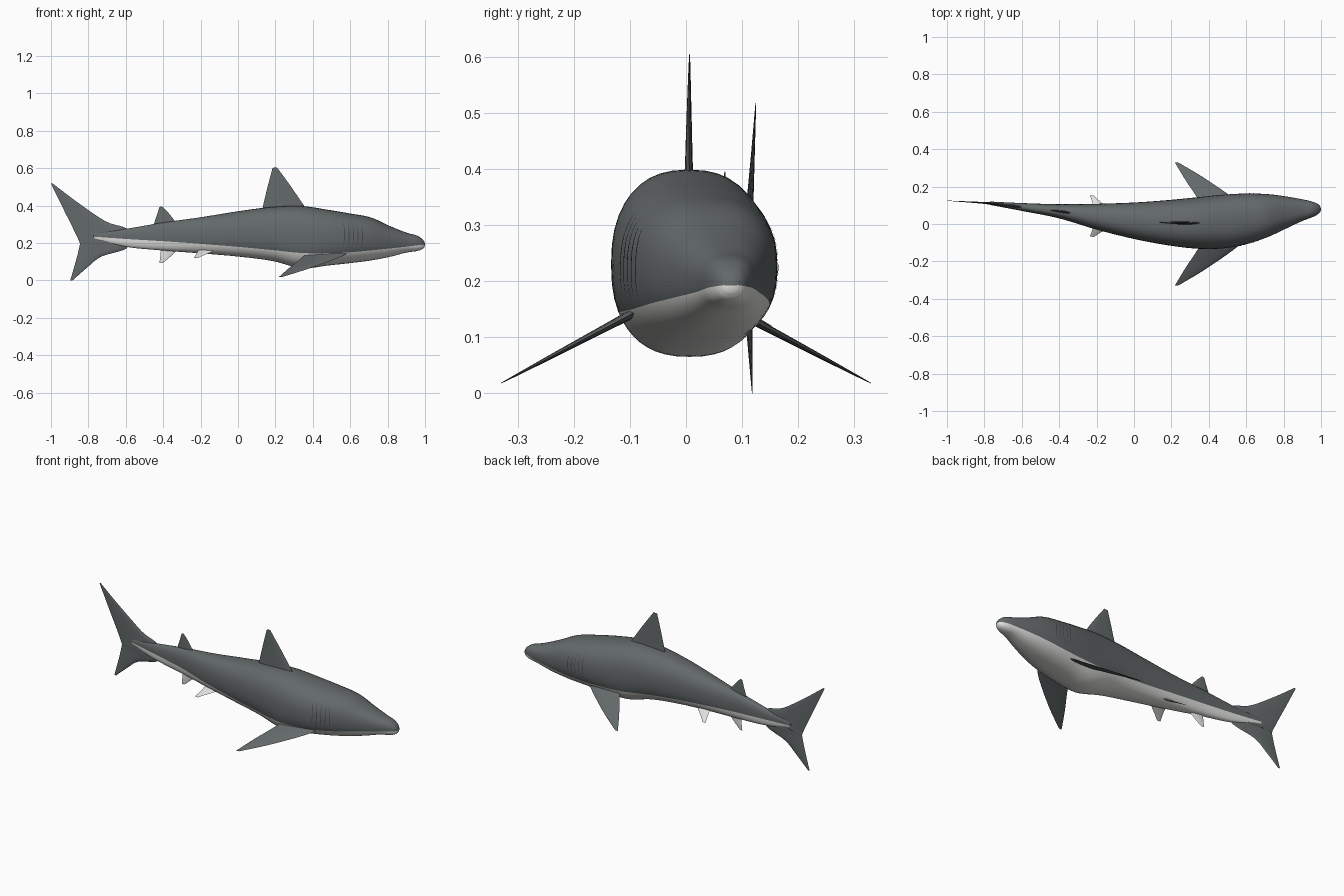
import bpy, math

if "Cube" in bpy.data.objects:
    bpy.data.objects.remove(bpy.data.objects["Cube"])


def material(name, rgb):
    m = bpy.data.materials.new(name)
    m.diffuse_color = (*rgb, 1)
    m.use_nodes = True
    m.node_tree.nodes["Principled BSDF"].inputs["Base Color"].default_value = m.diffuse_color
    return m


GREY = material("slate grey", (0.125, 0.14, 0.143))
WHITE = material("belly white", (0.75, 0.75, 0.73))
DARK = material("gill dark", (0.06, 0.068, 0.07))


def mesh_object(name, verts, faces, mats, angle=50):
    me = bpy.data.meshes.new(name)
    me.from_pydata(verts, [], faces)
    for m in mats:
        me.materials.append(m)
    ob = bpy.data.objects.new(name, me)
    bpy.context.collection.objects.link(ob)
    bpy.ops.object.select_all(action='DESELECT')
    ob.select_set(True)
    bpy.context.view_layer.objects.active = ob
    bpy.ops.object.mode_set(mode='EDIT')
    bpy.ops.mesh.select_all(action='SELECT')
    bpy.ops.mesh.normals_make_consistent(inside=False)
    bpy.ops.object.mode_set(mode='OBJECT')
    bpy.ops.object.shade_smooth_by_angle(angle=math.radians(angle))
    return ob


# body stations: x, top z, bottom z, left y, right y, colour line z
ST = [
    (-0.77, 0.253, 0.220, 0.120, 0.102, 0.234),
    (-0.60, 0.276, 0.180, 0.112, 0.070, 0.222),
    (-0.40, 0.310, 0.160, 0.106, 0.030, 0.210),
    (-0.20, 0.338, 0.145, 0.108, -0.030, 0.196),
    (0.00, 0.370, 0.128, 0.115, -0.080, 0.180),
    (0.18, 0.393, 0.105, 0.128, -0.114, 0.163),
    (0.34, 0.398, 0.066, 0.143, -0.132, 0.147),
    (0.48, 0.378, 0.080, 0.157, -0.130, 0.146),
    (0.60, 0.358, 0.093, 0.163, -0.108, 0.151),
    (0.71, 0.337, 0.107, 0.160, -0.072, 0.161),
    (0.81, 0.292, 0.126, 0.148, -0.026, 0.171),
    (0.90, 0.256, 0.149, 0.132, 0.016, 0.181),
    (0.955, 0.241, 0.157, 0.119, 0.037, 0.188),
    (0.985, 0.222, 0.167, 0.106, 0.053, 0.191),
    (0.997, 0.206, 0.179, 0.093, 0.066, 0.193),
]
POW = 0.83


def catmull(p0, p1, p2, p3, t):
    return tuple(0.5 * (2 * b + (c - a) * t + (2 * a - 5 * b + 4 * c - d) * t * t
                        + (3 * b - a - 3 * c + d) * t ** 3)
                 for a, b, c, d in zip(p0, p1, p2, p3))


def sampled(pts, steps):
    n = len(pts)
    out = []
    for i in range(n - 1):
        q = [pts[max(0, min(n - 1, i + k))] for k in (-1, 0, 1, 2)]
        out += [catmull(*q, s / steps) for s in range(steps)]
    return out + [tuple(pts[-1])]


RINGS = sampled(ST, 6)


def station(x):
    for a, b in zip(RINGS, RINGS[1:]):
        if a[0] <= x <= b[0]:
            t = (x - a[0]) / (b[0] - a[0])
            return tuple(p + (q - p) * t for p, q in zip(a, b))
    return RINGS[0] if x < 0 else RINGS[-1]


def spine(x):
    if x < -0.77:
        return 0.111 + (-0.77 - x) * 0.06
    s = station(x)
    return (s[3] + s[4]) / 2


def spow(v, p):
    return math.copysign(abs(v) ** p, v)


# body: every ring has two vertices exactly on the colour line
UP, LOW = 26, 18
N = UP + LOW
verts, faces = [], []
for x, top, bot, yl, yr, line in RINGS:
    cy, w, cz, h = (yl + yr) / 2, (yl - yr) / 2, (top + bot) / 2, (top - bot) / 2
    k = max(-0.9, min(0.9, (line - cz) / h))
    a0 = math.asin(spow(k, 1 / POW))
    angles = [a0 + (math.pi - 2 * a0) * i / UP for i in range(UP)]
    angles += [math.pi - a0 + (math.pi + 2 * a0) * i / LOW for i in range(LOW)]
    verts += [(x, cy + w * spow(math.cos(a), POW), cz + h * spow(math.sin(a), POW))
              for a in angles]
R = len(RINGS)
cols = []
for r in range(R - 1):
    for i in range(N):
        j = (i + 1) % N
        faces.append((r * N + i, r * N + j, (r + 1) * N + j, (r + 1) * N + i))
        cols.append(0 if i < UP else 1)
verts += [(-0.776, 0.112, 0.236), (1.0, 0.08, 0.192)]
for i in range(N):
    j = (i + 1) % N
    faces += [(j, i, R * N), ((R - 1) * N + i, (R - 1) * N + j, R * N + 1)]
    cols += [0 if i < UP else 1] * 2
body = mesh_object("body", verts, faces, [GREY, WHITE])
for p, c in zip(body.data.polygons, cols):
    p.material_index = c


# fins: lens-shaped sections between a leading and a trailing edge
def fin(name, lead, trail, half, place, mat):
    lead, trail = sampled(lead, 5), sampled(trail, 5)
    C, n = 10, len(lead)
    v, f = [], []
    for r, (a, b) in enumerate(zip(lead, trail)):
        taper = half * (1 - 0.95 * r / (n - 1))
        loop = [(i / C, 1) for i in range(C + 1)] + [(i / C, -1) for i in range(C - 1, 0, -1)]
        for u, side in loop:
            t = side * taper * 1.75 * math.sqrt(u) * (1 - u) ** 0.8 * 1.25
            v.append(place(a[0] + (b[0] - a[0]) * u, a[1] + (b[1] - a[1]) * u, t))
    M = 2 * C
    for r in range(n - 1):
        for i in range(M):
            j = (i + 1) % M
            f.append((r * M + i, r * M + j, (r + 1) * M + j, (r + 1) * M + i))
    f += [tuple(range(M)), tuple(range((n - 1) * M, n * M))]
    return mesh_object(name, v, f, [mat], 40)


def upright(x, z, t):
    return (x, spine(x) + t, z)


fin("dorsal_fin", [(0.39, 0.36), (0.355, 0.398), (0.28, 0.507), (0.208, 0.605)],
    [(0.13, 0.36), (0.132, 0.39), (0.158, 0.50), (0.185, 0.602)], 0.012, upright, GREY)
fin("second_dorsal_fin", [(-0.32, 0.295), (-0.345, 0.328), (-0.375, 0.365), (-0.407, 0.396)],
    [(-0.45, 0.285), (-0.447, 0.31), (-0.432, 0.355), (-0.42, 0.393)], 0.008, upright, GREY)
fin("anal_fin", [(-0.31, 0.18), (-0.335, 0.152), (-0.37, 0.12), (-0.402, 0.094)],
    [(-0.41, 0.185), (-0.412, 0.165), (-0.416, 0.125), (-0.42, 0.093)], 0.007, upright, WHITE)

# tail fin lobes
fin("tail_upper_lobe",
    [(-0.59, 0.21), (-0.595, 0.277), (-0.705, 0.315), (-0.85, 0.412), (-0.99, 0.518)],
    [(-0.845, 0.198), (-0.855, 0.222), (-0.885, 0.285), (-0.935, 0.385), (-1.0, 0.518)],
    0.011, upright, GREY)
fin("tail_lower_lobe",
    [(-0.59, 0.24), (-0.595, 0.172), (-0.73, 0.128), (-0.81, 0.066), (-0.885, 0.0)],
    [(-0.845, 0.198), (-0.847, 0.185), (-0.86, 0.130), (-0.878, 0.065), (-0.897, 0.0)],
    0.011, upright, GREY)

# paired fins and gill slits
for side, label in ((-1, "right"), (1, "left")):
    def pectoral(x, s, t, side=side):
        return (x, side * (s + 0.47 * t), 0.14 - (s - 0.10) * 0.53 + 0.88 * t)

    def pelvic(x, s, t, side=side):
        return (x, spine(x) + side * (s + 0.5 * t), 0.12 + (0.11 - s) * 0.6 + 0.86 * t)

    fin(label + "_pectoral_fin", [(0.60, 0.06), (0.555, 0.12), (0.385, 0.24), (0.238, 0.328)],
        [(0.37, 0.06), (0.35, 0.12), (0.272, 0.24), (0.218, 0.33)], 0.012, pectoral, GREY)
    fin(label + "_pelvic_fin", [(-0.11, 0.03), (-0.14, 0.055), (-0.18, 0.083), (-0.215, 0.11)],
        [(-0.215, 0.03), (-0.218, 0.055), (-0.226, 0.083), (-0.236, 0.11)], 0.007, pelvic, WHITE)

    gv, gf = [], []
    for g in range(5):
        base = len(gv)
        for i in range(13):
            z = 0.172 + (0.15 - 0.006 * g) * i / 12
            bend = 0.008 * math.sin(math.pi * i / 12)
            wide = 0.0022 * math.sin(math.pi * (i + 0.5) / 13)
            for dx in (-wide, wide):
                x = 0.562 + 0.024 * g + bend + dx
                _, top, bot, yl, yr, _ = station(x)
                k = min(0.98, abs(z - (top + bot) / 2) / ((top - bot) / 2))
                e = math.sqrt(1 - k ** (2 / POW)) ** POW
                gv.append((x, (yl + yr) / 2 + side * ((yl - yr) / 2 * e + 0.0015), z))
        gf += [(base + 2 * i, base + 2 * i + 1, base + 2 * i + 3, base + 2 * i + 2)
               for i in range(12)]
    mesh_object(label + "_gill_slits", gv, gf, [DARK])
